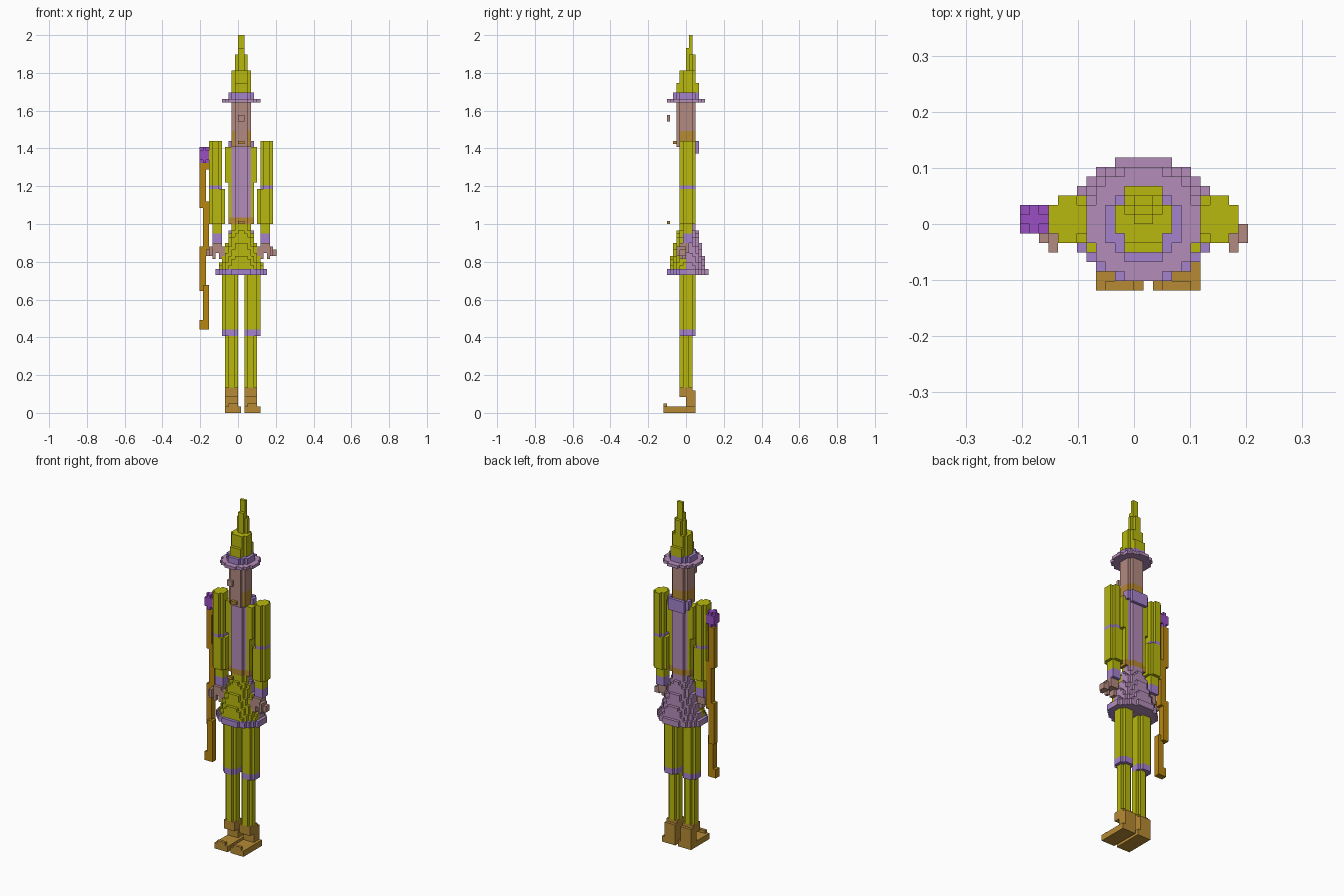
import bpy, bmesh

cube = bpy.data.objects.get("Cube")
if cube:
    bpy.data.objects.remove(cube, do_unlink=True)

V = 2 / 118          # edge of one block
COLOURS = {
    "olive_yellow": (184, 184, 14), "lilac": (180, 140, 184), "lavender": (164, 130, 204),
    "violet": (154, 78, 196), "skin": (180, 138, 130), "leather": (182, 138, 52),
    "staff_wood": (184, 134, 16),
}
MATS, INDEX = [], {}
for name, rgb in COLOURS.items():
    lin = [((c / 255 + 0.055) / 1.055) ** 2.4 for c in rgb] + [1.0]
    m = bpy.data.materials.new(name)
    m.use_nodes = True
    m.diffuse_color = lin
    m.node_tree.nodes["Principled BSDF"].inputs["Base Color"].default_value = lin
    INDEX[name] = len(MATS)
    MATS.append(m)


def box(x0, x1, y0, y1, z0, z1):
    """Blocks filling a cuboid."""
    return {(i, j, k) for i in range(x0, x1) for j in range(y0, y1) for k in range(z0, z1)}


def disc(cx, cy, rx, ry, z0, z1):
    """Blocks filling an upright elliptic cylinder."""
    return {(i, j, k) for (i, j, k) in box(-14, 14, -8, 8, z0, z1)
            if ((i + .5 - cx) / rx) ** 2 + ((j + .5 - cy) / ry) ** 2 <= 1.0001}


def mirror(cells):
    return {(-1 - i, j, k) for i, j, k in cells}


def part(name, cells, colour):
    """Skin a set of blocks; colour is a name or a rule giving a name per block."""
    bm = bmesh.new()
    verts = {}

    def vert(p):
        if p not in verts:
            verts[p] = bm.verts.new(((p[0] + 1) * V, p[1] * V, p[2] * V))
        return verts[p]

    for c in sorted(cells):
        for a in range(3):
            for s in (0, 1):
                n = list(c)
                n[a] += 2 * s - 1
                if tuple(n) in cells:
                    continue
                loop = []
                for du, dv in ((0, 0), (1, 0), (1, 1), (0, 1)):
                    p = list(c)
                    p[a] += s
                    p[(a + 1) % 3] += du
                    p[(a + 2) % 3] += dv
                    loop.append(vert(tuple(p)))
                f = bm.faces.new(loop if s else loop[::-1])
                f.material_index = INDEX[colour if isinstance(colour, str) else colour(*c)]
    # Merge coplanar block faces into larger panels
    bmesh.ops.dissolve_limit(bm, angle_limit=0.01, verts=bm.verts[:], edges=bm.edges[:],
                             delimit={'MATERIAL'})
    me = bpy.data.meshes.new(name)
    bm.to_mesh(me)
    bm.free()
    for m in MATS:
        me.materials.append(m)
    ob = bpy.data.objects.new(name, me)
    bpy.context.collection.objects.link(ob)


def pair(name, cells, colour):
    part("left_" + name, cells, colour)
    part("right_" + name, mirror(cells), colour)


# Hat: stepped cone leaning back, band and brim
cone = set()
for z0, z1, rx, ry, cy in ((100, 103, 3, 3.5, .5), (103, 107, 3, 2.5, .5), (107, 112, 2, 1.5, 1.5),
                           (112, 114, 1, 1, 1), (114, 118, 1, .5, 1.5)):
    cone |= disc(0, cy, rx, ry, z0, z1)
part("hat_cone", cone, "olive_yellow")
part("hat_band", disc(0, 0, 4, 4, 98, 100), "lavender")
part("hat_brim", disc(0, 0, 6, 6, 97, 98), "lilac")


# Head with beard round the jaw, nose and chin tuft
def head_colour(i, j, k):
    return "leather" if k < 88 and not (j < -2 and -2 <= i < 2) else "skin"


part("head", disc(0, 0, 3, 3, 83, 97), head_colour)
part("nose", box(-1, 1, -6, -5, 91, 93), "skin")
part("chin_tuft", box(-1, 1, -4, -3, 84, 85), "leather")

# Torso, open vest sides, collar and belt
part("torso", disc(0, .5, 3, 2.5, 61, 83), "lilac")
part("collar", box(-3, 3, 3, 4, 81, 85) | box(-4, -3, 1, 3, 82, 85) | box(3, 4, 1, 3, 82, 85), "lavender")
pair("vest_side", box(3, 5, -1, 2, 72, 83) | box(3, 4, -1, 2, 61, 72), "olive_yellow")
part("belt", disc(0, .5, 4, 2.5, 59, 61), "leather")
part("buckle", box(-1, 1, -6, -5, 59, 60), "leather")

# Skirt: flaring layers, yellow in front and lilac behind, with a hem
skirt = set()
for k in range(45, 59):
    t = (59 - k) / 14
    skirt |= disc(0, .5, 2.6 + 4.4 * t, 2.5 + 3.5 * t, k, k + 1)
part("skirt", skirt, lambda i, j, k: "olive_yellow" if j < 0 else "lilac")
part("skirt_hem", disc(0, .5, 8, 6.5, 43, 45), lambda i, j, k: "lavender" if j < 0 else "lilac")

# Arms and hands
pair("upper_arm", disc(8, .5, 2, 2.5, 71, 85), "olive_yellow")
pair("elbow_trim", disc(8, .5, 2, 2.5, 70, 71), "lavender")
pair("forearm", disc(7.5, .5, 2.5, 2.5, 59, 70), "olive_yellow")
pair("wrist", box(6, 9, -1, 2, 56, 59), "olive_yellow")
pair("cuff", box(6, 9, -1, 2, 53, 56), "lavender")
pair("hand", box(6, 9, -2, 1, 50, 53) | box(9, 10, -3, 0, 49, 52) | box(10, 11, -2, 0, 49, 51)
     | box(5, 6, -2, 0, 49, 52) | box(6, 7, -2, 0, 48, 50) | box(8, 9, -2, -1, 48, 50), "skin")

# Legs
pair("thigh", disc(3.5, .5, 2.5, 2.5, 26, 43), "olive_yellow")
pair("knee_trim", disc(3.5, .5, 2.5, 2.5, 24, 26), "lavender")
pair("shin", disc(3, 0, 2, 2, 8, 24), "olive_yellow")

# Boots: sole, heel, shaft and curled toe
for side, x in (("left", 1), ("right", -5)):
    part(side + "_boot", box(x, x + 5, -7, 3, 0, 2) | box(x, x + 4, 0, 3, 2, 7)
         | box(x, x + 4, -2, 2, 5, 8) | box(x + 1, x + 4, -7, -6, 2, 3), "leather")

# Crooked staff with an orb
staff = set()
for x0, x1, y0, y1, z0, z1 in ((-13, -10, -1, 1, 26, 29), (-12, -10, -1, 1, 29, 40),
                               (-13, -11, 0, 2, 38, 52), (-12, -10, 0, 2, 50, 66),
                               (-13, -11, 0, 2, 64, 78), (-11, -10, 0, 1, 76, 78)):
    staff |= box(x0, x1, y0, y1, z0, z1)
part("staff", staff, "staff_wood")
part("staff_orb", box(-13, -10, 0, 1, 78, 83) | box(-13, -10, -1, 2, 79, 82)
     | box(-12, -11, -1, 2, 78, 83), "violet")
